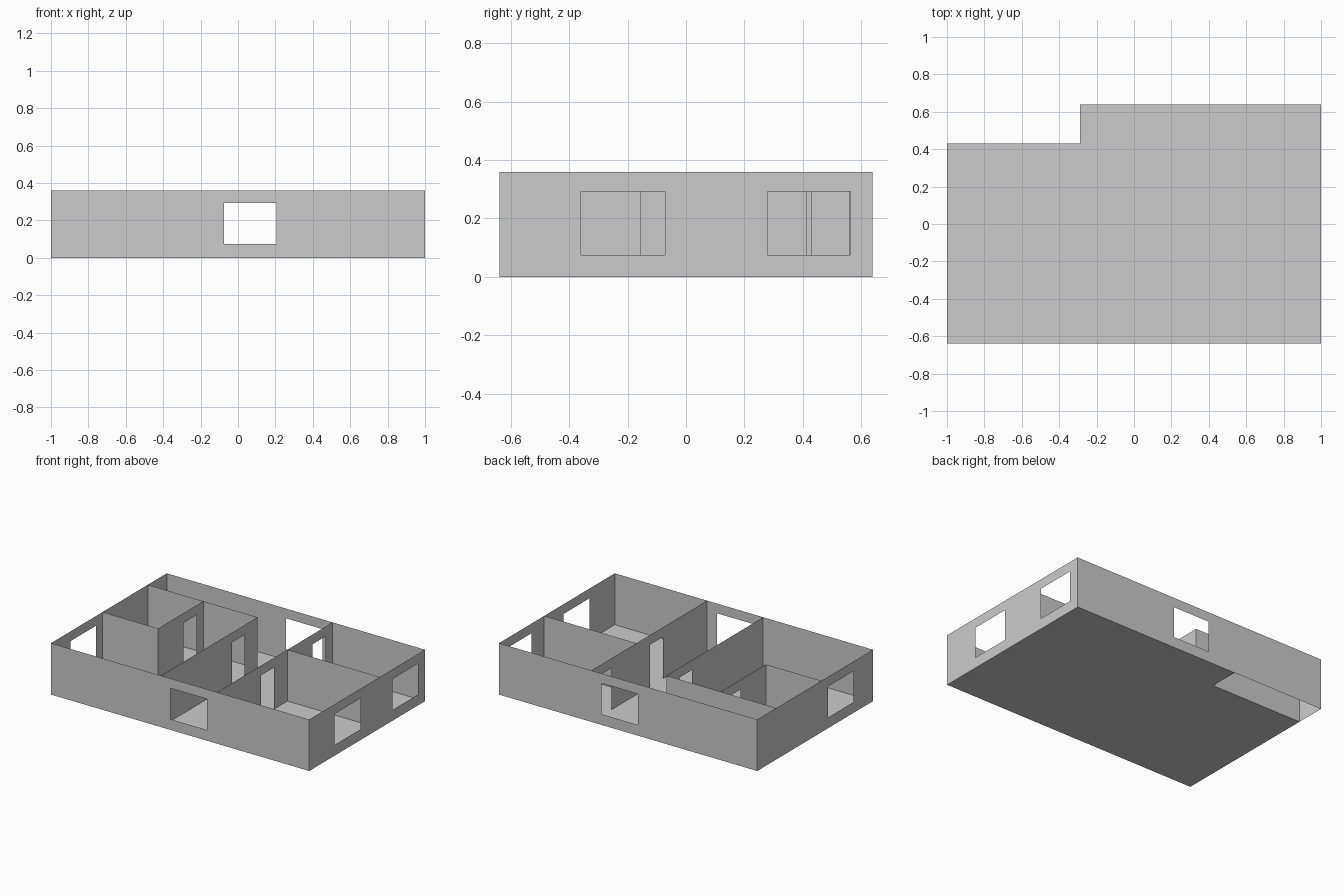
import bpy
import bmesh
from mathutils import Vector

if "Cube" in bpy.data.objects:
    bpy.data.objects.remove(bpy.data.objects["Cube"])

HEIGHT, SILL, LINTEL = 0.36, 0.075, 0.292
X, Y = 1.0, 0.64


def finish(name, bm):
    mesh = bpy.data.meshes.new(name)
    bm.to_mesh(mesh)
    bm.free()
    obj = bpy.data.objects.new(name, mesh)
    bpy.context.collection.objects.link(obj)
    return obj


def wall(name, start, end, openings=(), sill=SILL):
    """Thin wall sheet from start to end; openings are (from, to) distances along it."""
    start, end = Vector((*start, 0)), Vector((*end, 0))
    length = (end - start).length
    along = (end - start).normalized()
    cuts = sorted({0, length, *(v for o in openings for v in o)})
    bm = bmesh.new()

    def panel(a, b, low, high):
        corners = [(a, low), (b, low), (b, high), (a, high)]
        bm.faces.new([bm.verts.new(start + along * u + Vector((0, 0, z))) for u, z in corners])

    for a, b in zip(cuts, cuts[1:]):
        if any(o[0] <= a and b <= o[1] for o in openings):
            panel(a, b, LINTEL, HEIGHT)
            if sill > 0:
                panel(a, b, 0, sill)
        else:
            panel(a, b, 0, HEIGHT)
    bmesh.ops.remove_doubles(bm, verts=bm.verts, dist=1e-5)
    return finish(name, bm)


# floor slab with the open back-left corner
bm = bmesh.new()
outline = [(-X, -Y), (X, -Y), (X, Y), (-0.29, Y), (-0.29, 0.43), (-X, 0.43)]
bm.faces.new([bm.verts.new((x, y, 0)) for x, y in outline])
finish("floor", bm)

# outer walls with windows
wall("front_wall", (-X, -Y), (X, -Y), [(0.925, 1.207)])
wall("right_wall", (X, -Y), (X, Y), [(0.28, 0.568), (0.92, 1.203)])
wall("back_wall", (X, Y), (-X, Y), [(0.793, 1.075)])
wall("left_wall", (-X, Y), (-X, -Y), [(0.78, 1.065)])

# inner partitions with full-height doorways
wall("right_partition", (0.285, -Y), (0.285, Y), [(0.485, 0.63), (1.055, 1.2)], sill=0)
wall("right_room_divider", (0.285, 0.14), (X, 0.14))
wall("left_partition", (-0.15, -Y), (-0.15, 0.43), [(0.787, 0.927)], sill=0)
wall("left_back_partition", (-X, 0.43), (-0.15, 0.43))
wall("small_room_side", (-0.57, -0.07), (-0.57, 0.43), [(0.28, 0.425)], sill=0)
wall("small_room_front", (-X, -0.07), (-0.57, -0.07))
